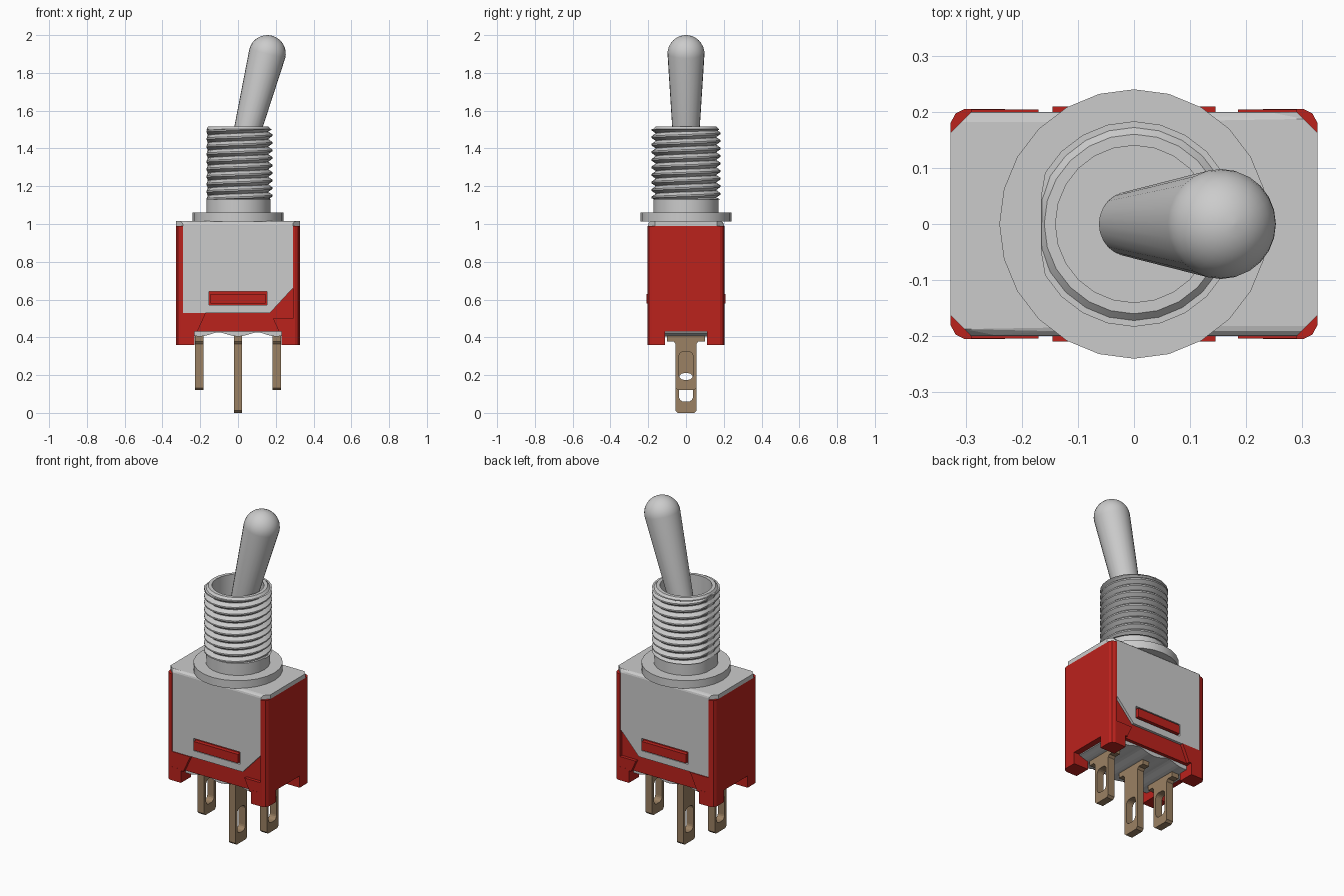
import bpy, bmesh
from math import sin, cos, pi, radians
from mathutils import Matrix

if "Cube" in bpy.data.objects:
    bpy.data.objects.remove(bpy.data.objects["Cube"])


def material(name, rgb):
    m = bpy.data.materials.new(name)
    m.diffuse_color = (*rgb, 1)
    m.use_nodes = True
    m.node_tree.nodes["Principled BSDF"].inputs["Base Color"].default_value = m.diffuse_color
    return m


RED = material("red_plastic", (0.5, 0.016, 0.012))
BRASS = material("brass", (0.33, 0.22, 0.125))


def add(name, mesh, mat=None):
    ob = bpy.data.objects.new(name, mesh)
    bpy.context.collection.objects.link(ob)
    if mat:
        mesh.materials.append(mat)
    return ob


def smooth(ob, angle=35):
    bpy.ops.object.select_all(action='DESELECT')
    ob.select_set(True)
    bpy.context.view_layer.objects.active = ob
    bpy.ops.object.shade_smooth_by_angle(angle=radians(angle))


def prism(name, loops, lo, hi, axis='Z', mat=None):
    """Extrude an outline (first loop) with holes (other loops) along an axis."""
    cu = bpy.data.curves.new(name, 'CURVE')
    cu.dimensions = '2D'
    cu.fill_mode = 'BOTH'
    cu.extrude = (hi - lo) / 2
    for loop in loops:
        sp = cu.splines.new('POLY')
        sp.points.add(len(loop) - 1)
        for p, (u, v) in zip(sp.points, loop):
            p.co = (u, v, 0, 1)
        sp.use_cyclic_u = True
    tmp = bpy.data.objects.new(name + "_tmp", cu)
    bpy.context.collection.objects.link(tmp)
    bpy.context.view_layer.update()
    mesh = bpy.data.meshes.new_from_object(tmp.evaluated_get(bpy.context.evaluated_depsgraph_get()))
    bpy.data.objects.remove(tmp)
    mid = (lo + hi) / 2
    bm = bmesh.new()
    bm.from_mesh(mesh)
    for v in bm.verts:
        a, b, c = v.co
        c += mid
        v.co = {'X': (c, a, b), 'Y': (a, c, b), 'Z': (a, b, c)}[axis]
    bmesh.ops.remove_doubles(bm, verts=bm.verts, dist=1e-5)
    bmesh.ops.recalc_face_normals(bm, faces=bm.faces)
    for f in bm.faces:
        f.smooth = False
    bm.to_mesh(mesh)
    bm.free()
    mesh.materials.clear()
    return add(name, mesh, mat)


def rrect(cx, cy, hx, hy, r, n=4):
    pts = []
    for q, (sx, sy) in enumerate([(1, 1), (-1, 1), (-1, -1), (1, -1)]):
        for i in range(n + 1):
            a = (q + i / n) * pi / 2
            pts.append((cx + sx * (hx - r) + r * cos(a), cy + sy * (hy - r) + r * sin(a)))
    return pts


def lathe(name, profile, n=24, matrix=Matrix(), min_x=None):
    bm = bmesh.new()
    rings = [[bm.verts.new((r * cos(2 * pi * i / n), r * sin(2 * pi * i / n), z)) for i in range(n)]
             for r, z in profile]
    for a, b in zip(rings, rings[1:]):
        for i in range(n):
            j = (i + 1) % n
            bm.faces.new((a[i], a[j], b[j], b[i]))
    bm.faces.new(rings[0])
    bm.faces.new(rings[-1])
    bmesh.ops.remove_doubles(bm, verts=bm.verts, dist=1e-5)
    bmesh.ops.recalc_face_normals(bm, faces=bm.faces)
    bm.transform(matrix)
    if min_x is not None:
        for v in bm.verts:
            v.co.x = max(v.co.x, min_x)
    mesh = bpy.data.meshes.new(name)
    bm.to_mesh(mesh)
    bm.free()
    ob = add(name, mesh)
    smooth(ob)
    return ob


# Red housing: body with proud rounded corner posts
corner = [(0.29, 0.185), (0.29, 0.205), (0.302, 0.205), (0.318, 0.197), (0.327, 0.18)]
outline = (corner[::-1] + [(-x, y) for x, y in corner]
           + [(-x, -y) for x, y in corner[::-1]] + [(x, -y) for x, y in corner])
prism("housing", [outline], 0.43, 0.99, 'Z', RED)

# Lower shoulders beside the sloped recess
prism("left_shoulder", [[(-0.3, 0.53), (-0.17, 0.53), (-0.215, 0.431), (-0.3, 0.431)]],
      -0.2045, 0.2045, 'Y', RED)
prism("right_shoulder", [[(0.3, 0.50), (0.185, 0.50), (0.217, 0.431), (0.3, 0.431)]],
      -0.2045, 0.2045, 'Y', RED)

# Four feet
foot = [(0.23, 0.11), (0.327, 0.11), (0.327, 0.18), (0.318, 0.197), (0.302, 0.205), (0.23, 0.205)]
for sx, nx in ((-1, "left"), (1, "right")):
    for sy, ny in ((-1, "front"), (1, "back")):
        prism(f"foot_{ny}_{nx}", [[(sx * x, sy * y) for x, y in foot]], 0.36, 0.44, 'Z', RED)

# Grey sealing compound, scalloped between the terminals
scallop = [(-0.29, 0.45)]
for i in range(37):
    x = -0.29 + 0.58 * i / 36
    scallop.append((x, 0.427 - 0.022 * abs(cos(pi * x / 0.205)) ** 1.5))
scallop.append((0.29, 0.45))
prism("base_seal", [scallop], -0.165, 0.165, 'Y')

# Metal frame: top plate with bent front and back edges
plate = [(0.29, 0.2), (-0.29, 0.2), (-0.327, 0.163), (-0.327, -0.163),
         (-0.29, -0.2), (0.29, -0.2), (0.327, -0.163), (0.327, 0.163)]
top = prism("top_plate", [plate], 0.99, 1.015)
bm = bmesh.new()
bm.from_mesh(top.data)
bend = [e for e in bm.edges if all(v.co.z > 1.01 and abs(v.co.y) > 0.195 for v in e.verts)
        and e.calc_length() > 0.3]
bmesh.ops.bevel(bm, geom=bend, offset=0.018, segments=3, profile=0.5, affect='EDGES')
bm.to_mesh(top.data)
bm.free()

# Metal side plates with a slot, and the red latch showing through it
side = [(-0.29, 0.53), (0.17, 0.53), (0.29, 0.66), (0.29, 0.995), (-0.29, 0.995)]
slot = [(-0.153, 0.57), (0.153, 0.57), (0.153, 0.643), (-0.153, 0.643)]
latch = [(-0.145, 0.578), (0.145, 0.578), (0.145, 0.63), (-0.145, 0.63)]
for s, n in ((-1, "front"), (1, "back")):
    lo, hi = sorted((s * 0.183, s * 0.2))
    prism(n + "_plate", [side, slot], lo, hi, 'Y')
    lo, hi = sorted((s * 0.17, s * 0.209))
    prism(n + "_latch", [latch], lo, hi, 'Y', RED)

# Three terminals with shoulders and solder slots
for x, zb, hole, n in ((-0.205, 0.12, 0.25, "left"), (0, 0.0, 0.135, "middle"), (0.205, 0.12, 0.25, "right")):
    half = [(0.043, zb), (0.055, zb + 0.012), (0.055, 0.365), (0.065, 0.378), (0.1, 0.378), (0.1, 0.44)]
    shape = half + [(-y, z) for y, z in half[::-1]]
    prism("terminal_" + n, [shape, rrect(0, hole, 0.037, 0.075, 0.025)], x - 0.022, x + 0.022, 'X', BRASS)

# Washer flange and hollow bushing with a flat on the left
lathe("flange", [(0.24, 1.013), (0.24, 1.06)])
FLAT = -0.166
lathe("bushing", [(0.01, 1.28), (0.14, 1.28), (0.14, 1.515), (0.16, 1.515), (0.175, 1.50), (0.161, 1.49),
                  (0.161, 1.14), (0.173, 1.13), (0.173, 1.05)], min_x=FLAT)

# Helical thread
n, pitch, z0, z1 = 24, 0.04, 1.13, 1.503
bm = bmesh.new()
prev = None
for j in range(n * 11 + 1):
    a, z = 2 * pi * j / n, z0 - pitch + pitch * j / n
    row = []
    for r, dz in ((0.16, 0), (0.183, 0.4), (0.183, 0.6), (0.16, 1)):
        row.append(bm.verts.new((max(r * cos(a), FLAT), r * sin(a), min(max(z + dz * pitch, z0), z1))))
    if prev:
        for k in range(3):
            bm.faces.new((prev[k], row[k], row[k + 1], prev[k + 1]))
    prev = row
bmesh.ops.dissolve_degenerate(bm, dist=1e-5, edges=bm.edges)
mesh = bpy.data.meshes.new("thread")
bm.to_mesh(mesh)
bm.free()
smooth(add("thread", mesh), 25)

# Tilted bat lever with a rounded tip
R = 0.098
lever = [(0.058, -0.645)] + [(R * cos(a), R * sin(a)) for a in (radians(d) for d in range(0, 90, 11))]
lathe("lever", lever + [(0.001, R)],
      matrix=Matrix.Translation((0.155, 0, 1.902)) @ Matrix.Rotation(radians(14.5), 4, 'Y'))
